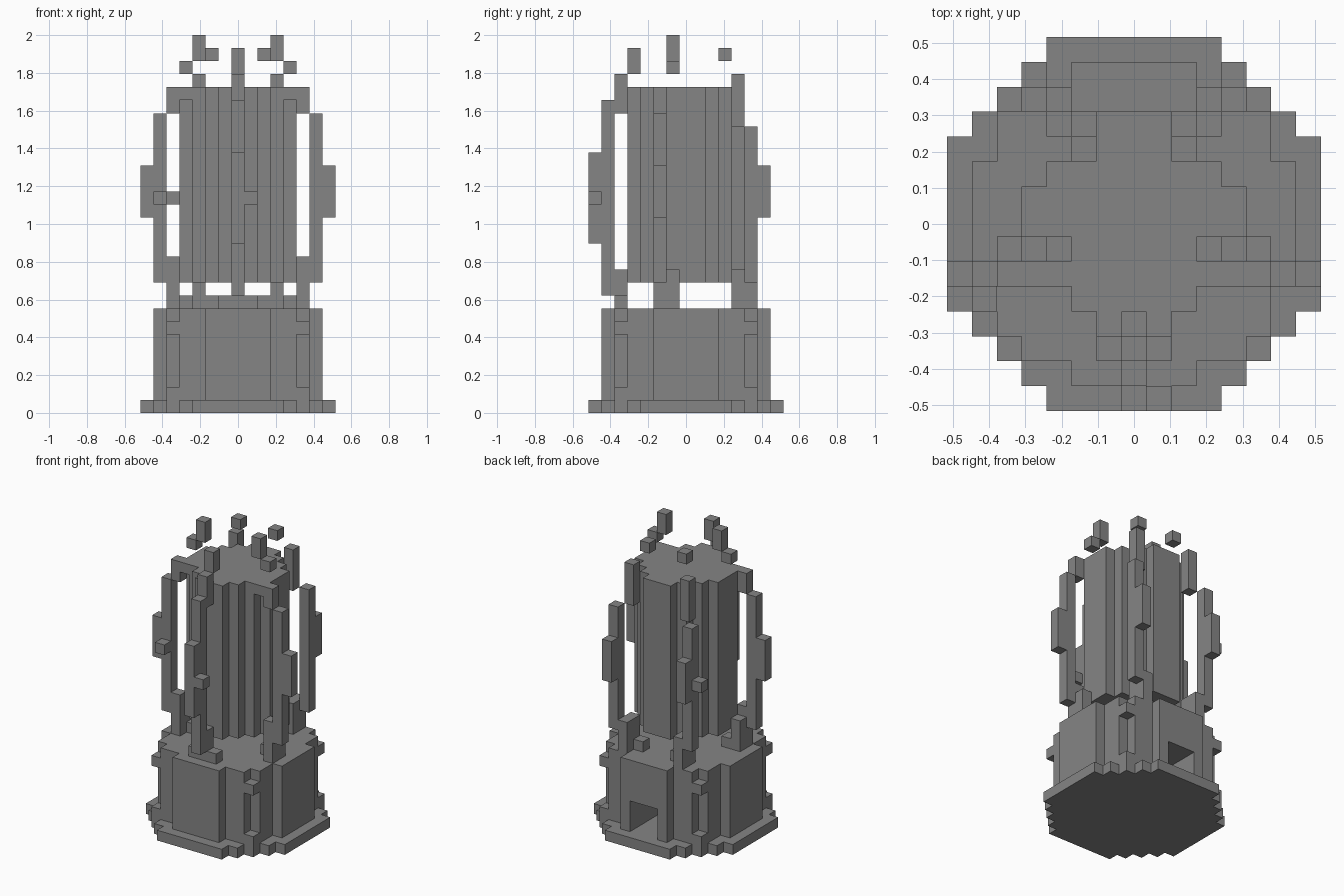
import bpy
import bmesh
from mathutils import Vector

if "Cube" in bpy.data.objects:
    bpy.data.objects.remove(bpy.data.objects["Cube"], do_unlink=True)

U = 2 / 29  # edge of one block

stone = bpy.data.materials.new("grey_stone")
stone.use_nodes = True
GREY = (0.235, 0.235, 0.235, 1)
stone.diffuse_color = GREY
stone.node_tree.nodes["Principled BSDF"].inputs["Base Color"].default_value = GREY


def box(xs, ys, zs):
    """Block cells between inclusive (low, high) ranges; a single number is one cell."""
    spans = [(s, s) if isinstance(s, int) else s for s in (xs, ys, zs)]
    rx, ry, rz = [range(a, b + 1) for a, b in spans]
    return {(x, y, z) for x in rx for y in ry for z in rz}


def stepped_disc(half_widths, zs):
    """Layered round shape: half width for each row distance from the centre."""
    cells = set()
    for row, half in enumerate(half_widths):
        for y in (row, -row):
            cells |= box((-half, half), y, zs)
    return cells


def mirror(cells):
    return {(-x, y, z) for x, y, z in cells}


parts = {}

# Stepped floor plate
parts["base_plate"] = stepped_disc([7, 7, 7, 7, 6, 5, 4, 3], 0)

# Square plinth with a raised panel on each side
plinth = box((-5, 5), (-5, 5), (1, 7))
plinth |= box((-2, 2), (-6, 6), (1, 7)) | box((-6, 6), (-2, 2), (1, 7))
# Notched corners
for x in (-5, 5):
    for y in (-5, 5):
        plinth -= box(x, y, (2, 5)) | box(x, y, 7)
# Hearth opening at the back
plinth -= box((-1, 1), (2, 6), (1, 3))
parts["plinth"] = plinth

# Floating fluted column
parts["column"] = stepped_disc([4, 4, 3, 2, 1], (10, 24))

# Front claw
parts["front_claw"] = (
    box((-1, 1), -5, 8) | box(0, -5, (8, 10)) | box(0, -6, (9, 23))
    | box(0, -7, (13, 19)) | box(0, -5, (23, 25)) | box(0, -4, (26, 27))
    | box(1, -7, 16))

# Side claws
side = (
    box((4, 5), -1, 8) | box(5, -1, (8, 10)) | box(5, -2, (8, 11))
    | box(6, -2, (10, 22)) | box(7, -2, (15, 18)) | box(5, -2, (23, 24))
    | box(4, -2, 24) | box(4, -1, 26) | box(3, -1, (27, 28)))
parts["left_claw"] = side
parts["right_claw"] = mirror(side) | box(-6, -3, 16)

# Back claws
back = (
    box((2, 3), 4, 8) | box(3, 4, (8, 10)) | box(3, 5, (8, 10))
    | box(4, 5, (10, 21)) | box(4, 6, (15, 18)) | box(3, 4, (22, 25))
    | box(2, 3, 27))
parts["back_left_claw"] = back
parts["back_right_claw"] = mirror(back) | box(-5, 5, 16)

filled = set().union(*parts.values())
AXES = [Vector((1, 0, 0)), Vector((0, 1, 0)), Vector((0, 0, 1))]


def build(name, cells):
    """Skin the cells with their exposed faces, then merge the flat areas."""
    bm = bmesh.new()
    for cell in cells:
        centre = Vector(cell) + Vector((0, 0, 0.5))
        for i in range(3):
            for sign in (1, -1):
                n = AXES[i] * sign
                if tuple(int(c) for c in Vector(cell) + n) in filled:
                    continue
                a, b = AXES[(i + 1) % 3] / 2, AXES[(i + 2) % 3] / 2 * sign
                mid = centre + n / 2
                ring = (mid - a - b, mid + a - b, mid + a + b, mid - a + b)
                bm.faces.new([bm.verts.new(p * U) for p in ring])
    bmesh.ops.remove_doubles(bm, verts=bm.verts[:], dist=U / 100)
    bmesh.ops.dissolve_limit(bm, angle_limit=0.01, verts=bm.verts[:], edges=bm.edges[:])
    mesh = bpy.data.meshes.new(name)
    bm.to_mesh(mesh)
    bm.free()
    mesh.materials.append(stone)
    bpy.context.collection.objects.link(bpy.data.objects.new(name, mesh))


for part_name, part_cells in parts.items():
    build(part_name, part_cells)
